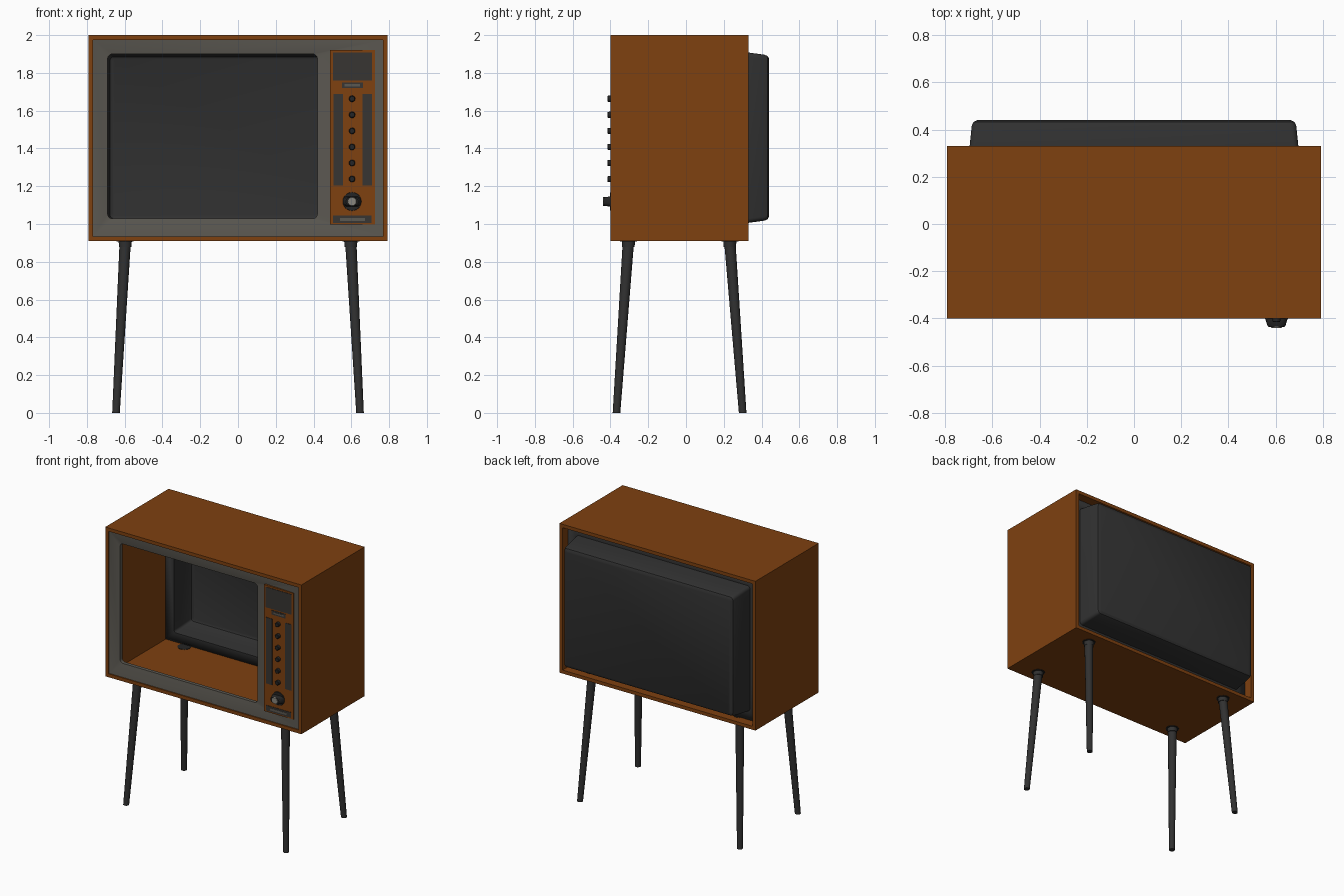
import bpy, bmesh, math
from mathutils import Matrix

if "Cube" in bpy.data.objects:
    bpy.data.objects.remove(bpy.data.objects["Cube"])


def material(name, rgb):
    m = bpy.data.materials.new(name)
    m.diffuse_color = (*rgb, 1)
    m.use_nodes = True
    m.node_tree.nodes["Principled BSDF"].inputs["Base Color"].default_value = m.diffuse_color
    return m


WOOD = material("brown wood", (0.21, 0.052, 0.005))
BEZEL = material("warm grey metal", (0.105, 0.098, 0.083))
DARK = material("charcoal plastic", (0.030, 0.030, 0.030))
SLOT = material("dark grey grille", (0.038, 0.035, 0.032))
BLACK = material("black plastic", (0.018, 0.018, 0.018))
SILVER = material("pale metal", (0.25, 0.24, 0.21))


def finish(name, bm, mat, smooth=True):
    bmesh.ops.remove_doubles(bm, verts=bm.verts, dist=1e-5)
    bmesh.ops.recalc_face_normals(bm, faces=bm.faces)
    me = bpy.data.meshes.new(name)
    bm.to_mesh(me)
    bm.free()
    me.materials.append(mat)
    ob = bpy.data.objects.new(name, me)
    bpy.context.collection.objects.link(ob)
    if smooth:
        bpy.ops.object.select_all(action='DESELECT')
        ob.select_set(True)
        bpy.context.view_layer.objects.active = ob
        bpy.ops.object.shade_smooth_by_angle(angle=math.radians(35))
    return ob


def rect_ring(x0, x1, z0, z1, y, r=0.0, n=5):
    """Rounded rectangle facing the front."""
    pts = []
    corners = ((x1 - r, z1 - r), (x0 + r, z1 - r), (x0 + r, z0 + r), (x1 - r, z0 + r))
    for k, (cx, cz) in enumerate(corners):
        for i in range(n + 1):
            a = (k + i / n) * math.pi / 2
            pts.append((cx + r * math.cos(a), y, cz + r * math.sin(a)))
    return pts


def circle(cx, cy, cz, r, n, axis='Z'):
    pts = []
    for i in range(n):
        a = 2 * math.pi * i / n
        u, v = r * math.cos(a), r * math.sin(a)
        pts.append((cx + u, cy + v, cz) if axis == 'Z' else (cx + u, cy, cz + v))
    return pts


def loft(name, rings, mat, cap0=True, cap1=True, closed=False, smooth=True):
    bm = bmesh.new()
    vs = [[bm.verts.new(p) for p in ring] for ring in rings]
    pairs = list(zip(vs, vs[1:]))
    if closed:
        pairs.append((vs[-1], vs[0]))
    n = len(vs[0])
    for a, b in pairs:
        for i in range(n):
            j = (i + 1) % n
            bm.faces.new((a[i], a[j], b[j], b[i]))
    if cap0 and not closed:
        bm.faces.new(vs[0])
    if cap1 and not closed:
        bm.faces.new(vs[-1])
    return finish(name, bm, mat, smooth)


def box(name, x0, x1, y0, y1, z0, z1, mat):
    bm = bmesh.new()
    bmesh.ops.create_cube(bm, size=1, matrix=Matrix.Translation(
        ((x0 + x1) / 2, (y0 + y1) / 2, (z0 + z1) / 2))
        @ Matrix.Diagonal((x1 - x0, y1 - y0, z1 - z0, 1)))
    return finish(name, bm, mat, False)


# hollow wooden cabinet, open front and back
outer, inner = (-0.792, 0.792, 0.91, 2.0), (-0.767, 0.767, 0.935, 1.975)
loft("cabinet", [rect_ring(*outer, -0.40), rect_ring(*outer, 0.33),
                 rect_ring(*inner, 0.33), rect_ring(*inner, -0.40)],
     WOOD, closed=True, smooth=False)

# front bezel, sloping in to an open screen aperture
hole = (-0.69, 0.42, 1.028, 1.90)
loft("screen_bezel", [rect_ring(*inner, -0.392), rect_ring(*hole, -0.376, 0.025),
                      rect_ring(*hole, -0.350, 0.025), rect_ring(*inner, -0.350)],
     BEZEL, closed=True)


# back cover with a bulging, hollow housing
def back_ring(hx, hz, y, r):
    return rect_ring(-hx, hx, 1.457 - hz, 1.457 + hz, y, r)


back = loft("back_cover", [back_ring(0.767, 0.52, 0.262, 0.0),
                           back_ring(0.700, 0.456, 0.262, 0.02),
                           back_ring(0.694, 0.448, 0.33, 0.02),
                           back_ring(0.685, 0.436, 0.415, 0.02),
                           back_ring(0.679, 0.430, 0.430, 0.02),
                           back_ring(0.664, 0.417, 0.437, 0.015)],
            DARK, cap0=False)
solid = back.modifiers.new("thickness", 'SOLIDIFY')
solid.thickness = 0.006
solid.offset = 0

# control panel plate with display window, labels and grilles
box("control_plate", 0.487, 0.725, -0.395, -0.36, 0.997, 1.92, WOOD)
F = -0.395
box("channel_window", 0.502, 0.709, F - 0.003, F + 0.004, 1.76, 1.908, SLOT)
box("upper_label", 0.550, 0.661, F - 0.003, F + 0.004, 1.719, 1.75, SLOT)
box("upper_label_bar", 0.565, 0.646, F - 0.005, F, 1.729, 1.740, BEZEL)
box("left_grille", 0.505, 0.555, F - 0.003, F + 0.004, 1.204, 1.687, SLOT)
box("right_grille", 0.660, 0.709, F - 0.003, F + 0.004, 1.204, 1.687, SLOT)
box("lower_label", 0.503, 0.706, F - 0.003, F + 0.004, 1.006, 1.045, SLOT)
box("lower_label_bar", 0.540, 0.672, F - 0.005, F, 1.017, 1.033, BEZEL)

# column of small buttons
for i in range(6):
    z = 1.663 - 0.085 * i
    loft(f"button_{i + 1}", [circle(0.604, F + 0.004, z, 0.017, 16, 'Y'),
                             circle(0.604, -0.413, z, 0.016, 16, 'Y'),
                             circle(0.604, -0.416, z, 0.013, 16, 'Y')], BLACK)

# tuning knob: dial, wide tapered grip and metal cap
KZ = 1.119
loft("knob_dial", [circle(0.604, F + 0.004, KZ, 0.050, 24, 'Y'),
                   circle(0.604, -0.402, KZ, 0.048, 24, 'Y')], BLACK)
loft("knob_grip", [rect_ring(0.556, 0.652, KZ - 0.026, KZ + 0.026, -0.400, 0.02),
                   rect_ring(0.566, 0.642, KZ - 0.024, KZ + 0.024, -0.432, 0.02),
                   rect_ring(0.572, 0.636, KZ - 0.021, KZ + 0.021, -0.437, 0.02)], BLACK)
loft("knob_cap", [circle(0.604, -0.435, KZ, 0.024, 24, 'Y'),
                  circle(0.604, -0.440, KZ, 0.022, 24, 'Y')], SILVER)

# four splayed tapered legs with collars and floor plates
for side, sx in (("left", -1), ("right", 1)):
    for end, yt, yb in (("front", -0.305, -0.368), ("back", 0.232, 0.300)):
        x = 0.597 * sx
        loft(f"{end}_{side}_leg", [circle(0.646 * sx, yb, 0, 0.020, 16),
                                   circle(x, yt, 0.905, 0.030, 16)], DARK)
        loft(f"{end}_{side}_collar", [circle(x, yt, 0.878, 0.033, 20),
                                      circle(x, yt, 0.912, 0.035, 20)], DARK)
        loft(f"{end}_{side}_floor_plate", [circle(x, yt, 0.907, 0.045, 20),
                                           circle(x, yt, 0.938, 0.045, 20)], BLACK)
